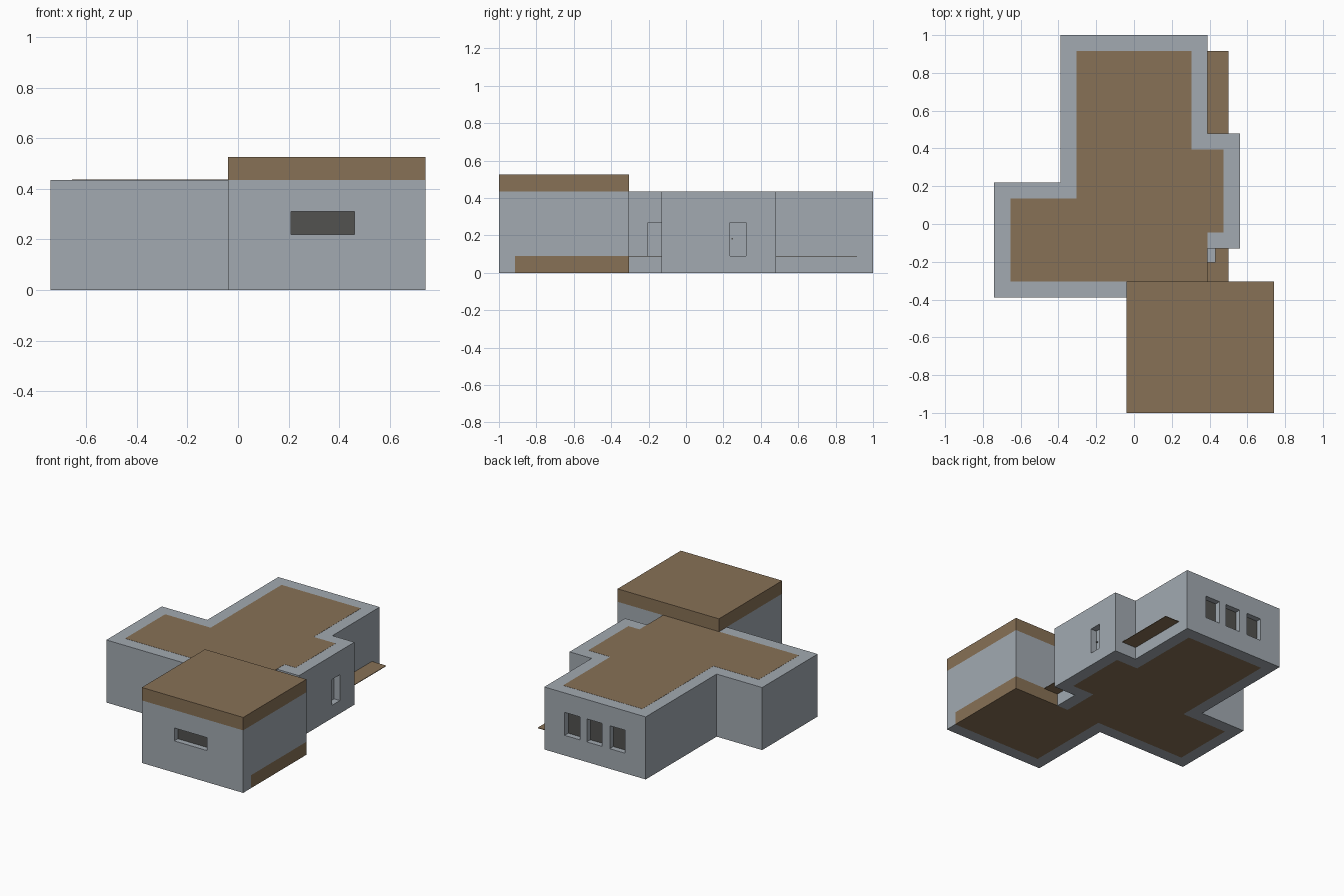
import bpy, bmesh

if "Cube" in bpy.data.objects:
    bpy.data.objects.remove(bpy.data.objects["Cube"])


def material(name, rgb):
    m = bpy.data.materials.new(name)
    m.diffuse_color = (*rgb, 1)
    m.use_nodes = True
    m.node_tree.nodes["Principled BSDF"].inputs["Base Color"].default_value = m.diffuse_color
    return m


WALL = material("blue_grey_wall", (0.36, 0.40, 0.44))
WOOD = material("brown_slab", (0.245, 0.165, 0.092))
GLASS = material("dark_glass", (0.085, 0.085, 0.08))


def finish(name, bm, mat):
    bmesh.ops.recalc_face_normals(bm, faces=bm.faces)
    me = bpy.data.meshes.new(name)
    bm.to_mesh(me)
    bm.free()
    me.materials.append(mat)
    ob = bpy.data.objects.new(name, me)
    bpy.context.collection.objects.link(ob)
    return ob


def prism(name, pts, z0, z1, mat):
    """Flat polygon extruded from z0 to z1."""
    bm = bmesh.new()
    lo = [bm.verts.new((x, y, z0)) for x, y in pts]
    hi = [bm.verts.new((x, y, z1)) for x, y in pts]
    bm.faces.new(lo)
    bm.faces.new(hi)
    for i in range(len(pts)):
        j = (i + 1) % len(pts)
        bm.faces.new((lo[i], lo[j], hi[j], hi[i]))
    return finish(name, bm, mat)


def box(name, x0, x1, y0, y1, z0, z1, mat):
    return prism(name, [(x0, y0), (x1, y0), (x1, y1), (x0, y1)], z0, z1, mat)


H = 0.435       # wall height
FLOOR = 0.09    # floor slab height
outer = [(.74, -1), (-.04, -1), (-.04, -.39), (-.74, -.39), (-.74, .22),
         (-.39, .22), (-.39, 1), (.39, 1), (.39, .48), (.56, .48),
         (.56, -.13), (.39, -.13), (.39, -.305)]
inner = [(.74, -.915), (.045, -.915), (.045, -.305), (-.655, -.305), (-.655, .135),
         (-.305, .135), (-.305, .915), (.305, .915), (.305, .395), (.475, .395),
         (.475, -.045), (.305, -.045), (.305, -.305)]

# outer walls: one continuous thick wall running around the plan
bm = bmesh.new()
rings = [[bm.verts.new((*p, z)) for p, z in ((o, 0), (i, 0), (i, H), (o, H))]
         for o, i in zip(outer, inner)]
for a, b in zip(rings, rings[1:]):
    for k in range(4):
        bm.faces.new((a[k], a[(k + 1) % 4], b[(k + 1) % 4], b[k]))
bm.faces.new(rings[0])
bm.faces.new(rings[-1])
walls = finish("outer_walls", bm, WALL)

# front room side and rear walls stand on the floor slab
prism("front_room_walls", [(.74, -.915), (.74, -.305), (.39, -.305), (.39, -.39),
                           (.655, -.39), (.655, -.915)], FLOOR, H, WALL)

# floor and roof slabs
prism("floor", inner + [(.74, -.305)], 0, FLOOR, WOOD)
prism("main_roof", inner[3:11] + [(.39, -.045), (.39, -.305)], H - .08, H + .001, WOOD)
box("front_roof", -.04, .74, -1, -.305, H, .525, WOOD)
box("rear_step", .39, .50, .48, .915, FLOOR - .004, FLOOR, WOOD)
box("porch_step", .39, .50, -.305, -.13, FLOOR - .004, FLOOR, WOOD)

# recessed openings: limits on x, y, z for each cutter
D = 0.045
openings = [("front_window", .21, .46, -1.1, -1 + D, .22, .31)]
for n, x in enumerate((-.172, .005, .175)):
    openings.append((f"rear_window_{n + 1}", x - .058, x + .058, 1 - D, 1.1, .14, .30))
openings.append(("side_door", .56 - D, .7, .235, .32, FLOOR, .27))
for name, *lim in openings:
    cutter = box("cutter", *lim, WALL)
    mod = walls.modifiers.new("cut", "BOOLEAN")
    mod.operation, mod.solver, mod.object = "DIFFERENCE", "EXACT", cutter
    bpy.context.view_layer.objects.active = walls
    bpy.ops.object.modifier_apply(modifier=mod.name)
    bpy.data.objects.remove(cutter)

# glass panes at the back of the window recesses
box("front_glass", .21, .46, -1 + D - .006, -1 + D, .22, .31, GLASS)
for name, x0, x1, *_ in openings[1:4]:
    box(name.replace("window", "glass"), x0, x1, 1 - D, 1 - D + .006, .14, .30, GLASS)

# porch door leaf and side door knob
box("porch_door", .39, .432, -.205, -.13, FLOOR, .27, WALL)
box("door_knob", .56 - D, .56 - D + .008, .243, .25, .178, .185, GLASS)
